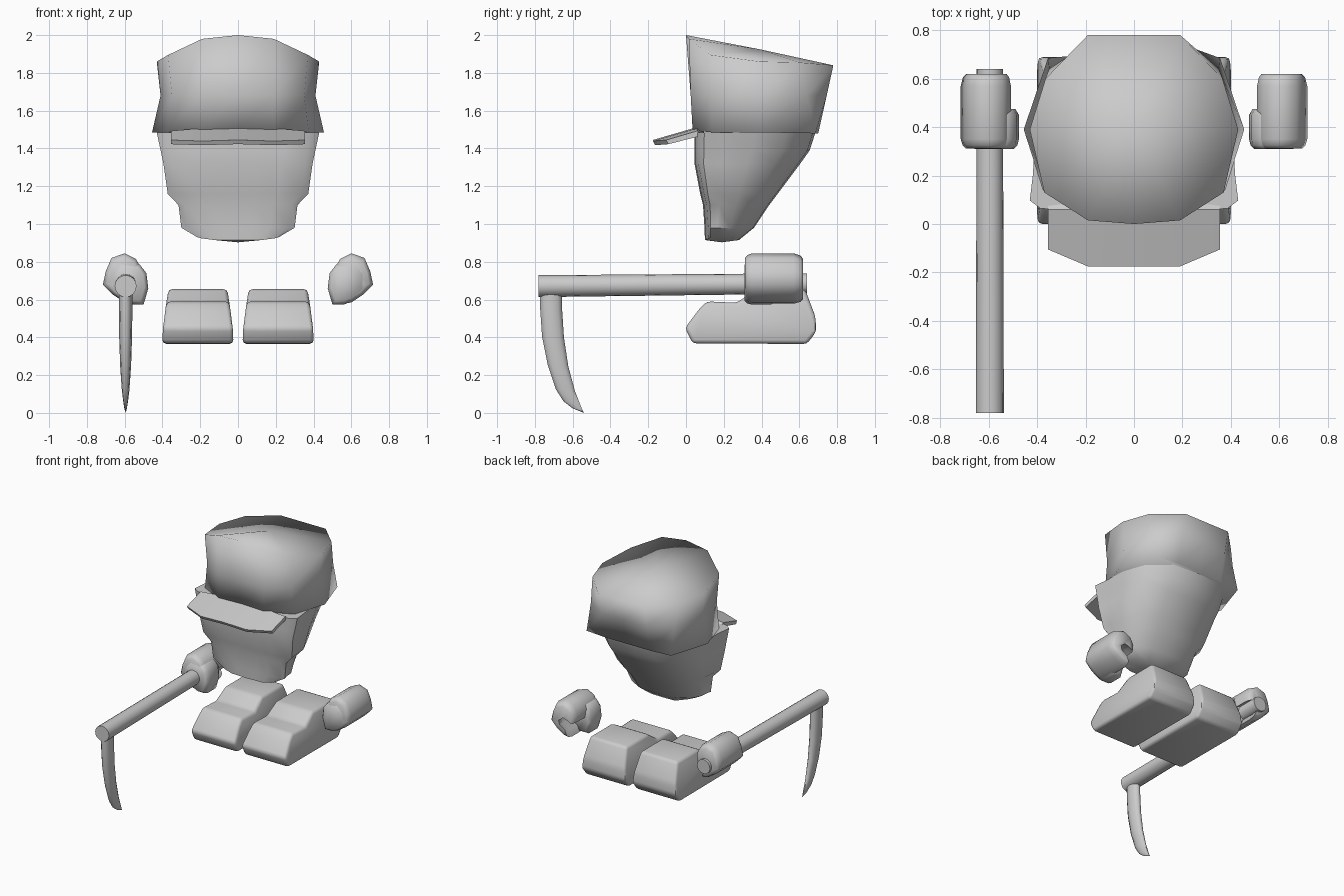
import bpy, bmesh, math

if "Cube" in bpy.data.objects:
    bpy.data.objects.remove(bpy.data.objects["Cube"], do_unlink=True)

grey = bpy.data.materials.new("plain grey")
grey.use_nodes = True
GREY = (0.6, 0.6, 0.6, 1)
grey.diffuse_color = GREY
grey.node_tree.nodes["Principled BSDF"].inputs["Base Color"].default_value = GREY


def finish(name, bm, angle=None, bevel=0):
    """Turn a bmesh into a shaded object, optionally with rounded edges."""
    bmesh.ops.recalc_face_normals(bm, faces=bm.faces)
    if bevel:
        bmesh.ops.bevel(bm, geom=list(bm.edges), offset=bevel, segments=2,
                        affect='EDGES', clamp_overlap=True, profile=0.5)
    mesh = bpy.data.meshes.new(name)
    bm.to_mesh(mesh)
    bm.free()
    mesh.materials.append(grey)
    obj = bpy.data.objects.new(name, mesh)
    bpy.context.collection.objects.link(obj)
    bpy.ops.object.select_all(action='DESELECT')
    obj.select_set(True)
    bpy.context.view_layer.objects.active = obj
    if angle is None:
        bpy.ops.object.shade_smooth()
    else:
        bpy.ops.object.shade_smooth_by_angle(angle=math.radians(angle))


def loft(rings, end=None):
    """Skin a stack of closed rings; the far end is a fan to a point or one face."""
    bm = bmesh.new()
    rows = [[bm.verts.new(p) for p in ring] for ring in rings]
    n = len(rows[0])
    for a, b in zip(rows, rows[1:]):
        for i in range(n):
            j = (i + 1) % n
            bm.faces.new((a[i], a[j], b[j], b[i]))
    bm.faces.new(rows[0])
    if end is None:
        bm.faces.new(rows[-1])
    else:
        tip = bm.verts.new(end)
        for i in range(n):
            bm.faces.new((rows[-1][i], rows[-1][(i + 1) % n], tip))
    return bm


def both_sides(half):
    """Close a half outline, running front to back at x >= 0, across x = 0."""
    return half + [(-p[0], *p[1:]) for p in reversed(half) if p[0] > 0]


# Cap crown: flared band, waist, and a slanted domed top
crown = [
    [(0, .035, 1.50), (.19, .035, 1.495), (.375, .14, 1.485), (.455, .39, 1.485),
     (.355, .685, 1.48), (.19, .70, 1.48), (0, .70, 1.48)],
    [(0, .025, 1.68), (.19, .025, 1.68), (.35, .13, 1.68), (.41, .39, 1.68),
     (.35, .64, 1.68), (.19, .745, 1.68), (0, .745, 1.68)],
    [(0, .0, 2.0), (.19, .015, 1.98), (.37, .13, 1.895), (.43, .39, 1.86),
     (.365, .60, 1.855), (.19, .78, 1.84), (0, .78, 1.84)],
]
finish("cap_crown", loft([both_sides(r) for r in crown], end=(0, .39, 1.925)))

# Cap visor: thin arched plate sloping down to the front
visor = []
for x, yf in ((-.355, -.105), (-.19, -.175), (0, -.175), (.19, -.175), (.355, -.105)):
    drop = .02 * (abs(x) / .355) ** 2
    zf = 1.445 + .28 * (yf + .175) - drop
    zb = 1.513 - drop
    visor.append([(x, yf, zf), (x, .06, zb), (x, .095, zb - .022), (x, yf + .012, zf - .022)])
finish("cap_visor", loft(visor), angle=25)


# Head: broad face with a side flange, tapering to the chin
def head_ring(z, w, f, b, rise=0):
    d = b - f
    return both_sides([
        (0, f, z), (.28 * w, f + .004, z), (.58 * w, f + .005, z),
        (.90 * w, f + .02, z + rise * .6), (w, f + .05 * d + .02, z + rise),
        (.97 * w, f + .25 * d, z + rise), (.95 * w, f + .50 * d, z + rise),
        (.82 * w, f + .76 * d, z + rise), (.47 * w, b - .02 * d, z), (0, b, z)])


levels = [(1.484, .43, .045, .685), (1.39, .41, .045, .655), (1.32, .395, .045, .605),
          (1.16, .372, .075, .485), (1.10, .315, .09, .44), (.98, .30, .098, .36),
          (.915, .215, .10, .28, .015)]
finish("head", loft([head_ring(*lv) for lv in levels], end=(0, .19, .903)), angle=50)

# Boots: side profile swept across, narrower toward the top
boot = [(-.005, .45), (.035, .368), (.64, .365), (.69, .43), (.685, .51), (.63, .655),
        (.37, .655), (.27, .583), (.11, .59), (.07, .55)]
for side, name in ((1, "left_boot"), (-1, "right_boot")):
    bm = loft([[(x, y, z) for y, z in boot] for x in (.025, .40)])
    for v in bm.verts:
        k = max(0, (v.co.z - .45) / .205)
        v.co.x = side * (.2125 + (v.co.x - .2125) * (1 - .17 * k))
    finish(name, bm, bevel=.02, angle=50)

# Hands: fingers curled in a C, with a thumb block across the front
fingers = [(.508, .755), (.54, .815), (.60, .845), (.67, .82), (.70, .75), (.715, .68),
           (.66, .625), (.60, .585), (.56, .578), (.58, .625), (.635, .66), (.645, .70),
           (.60, .735), (.55, .72), (.515, .70)]
thumb = [(.475, .66), (.485, .74), (.52, .785), (.62, .80), (.67, .74), (.67, .65),
         (.62, .60), (.56, .573), (.50, .573)]
# Each span is (y, scale), so the ends of the fist are rounded
finger_spans = ((.312, .82), (.325, .93), (.35, 1), (.57, 1), (.605, .92), (.62, .80))
thumb_spans = ((.31, .84), (.325, .95), (.35, 1), (.45, 1), (.475, .88))
for side, name in ((1, "left"), (-1, "right")):
    for part, outline, spans in (("fingers", fingers, finger_spans),
                                 ("thumb", thumb, thumb_spans)):
        sections = [[(side * (.60 + (x - .60) * s), y, .70 + (z - .70) * s)
                     for x, z in outline] for y, s in spans]
        finish(f"{name}_{part}", loft(sections), angle=65)

# Scythe handle: slightly tapered round pole
pole = [[(-.595 + r * math.cos(a), y, z + r * math.sin(a))
         for a in [math.tau * i / 16 for i in range(16)]]
        for y, z, r in ((-.78, .671, .058), (.64, .685, .054))]
finish("scythe_handle", loft(pole), angle=40)

# Scythe blade: (z, outer y, inner y, half thickness) from the pole to the tip
blade = [(.66, -.778, -.655, .036), (.55, -.775, -.653, .036), (.40, -.765, -.643, .034),
         (.25, -.735, -.62, .029), (.12, -.692, -.585, .02), (.055, -.65, -.56, .012),
         (.02, -.60, -.548, .006)]
sections = []
for z, yo, yi, t in blade:
    mid, half = (yo + yi) / 2, (yi - yo) / 2
    tilt = .2 * (.66 - z)
    sections.append([(-.595 + t * math.cos(a), mid + half * math.sin(a),
                      z - tilt * half * math.sin(a))
                     for a in [math.tau * i / 10 for i in range(10)]])
finish("scythe_blade", loft(sections, end=(-.595, -.54, .0)), angle=60)
